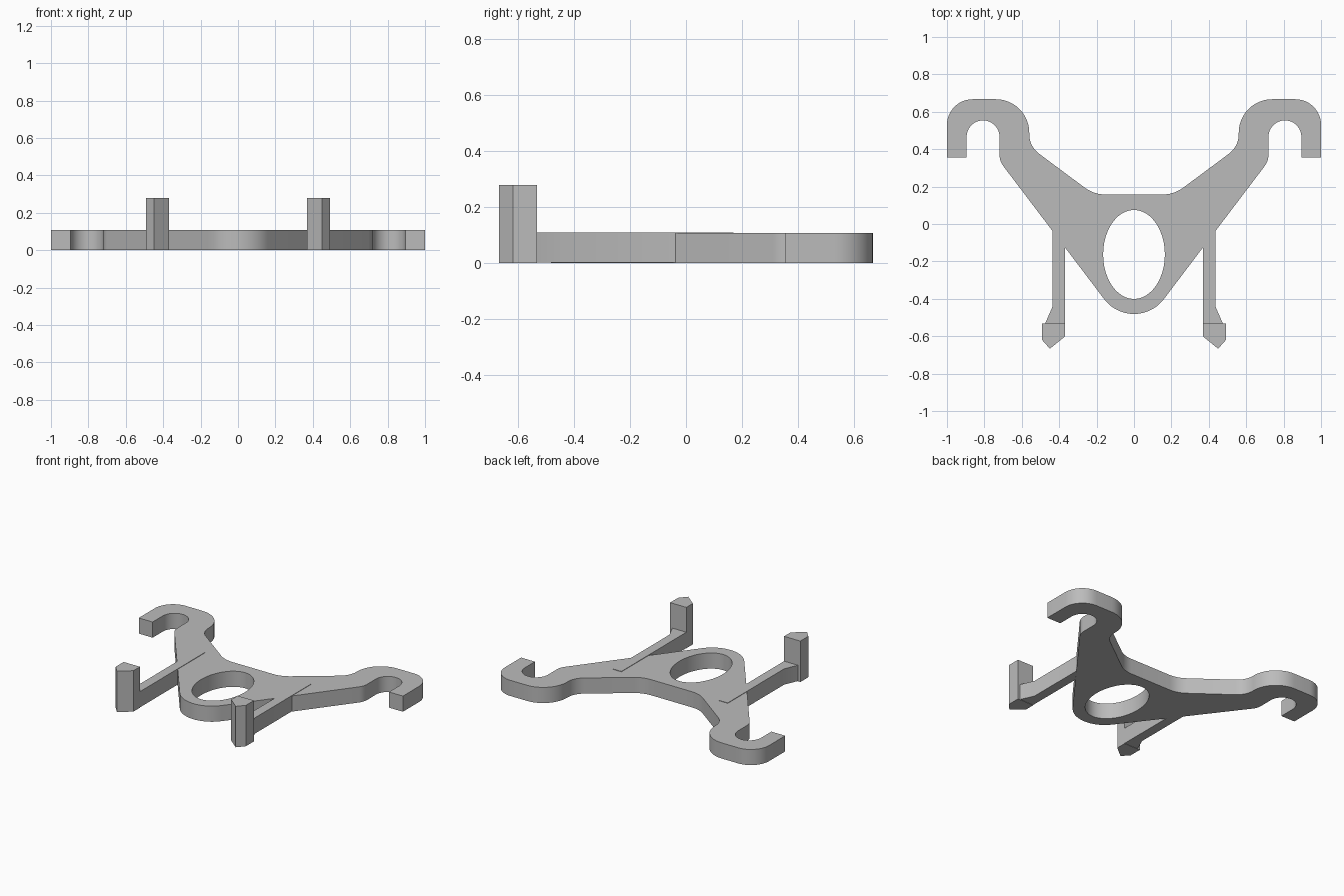
import bpy
import bmesh
from math import cos, sin, radians, pi

cube = bpy.data.objects.get("Cube")
if cube:
    bpy.data.objects.remove(cube, do_unlink=True)

GREY = (0.5, 0.5, 0.5, 1.0)
mat = bpy.data.materials.new("plain grey")
mat.use_nodes = True
mat.diffuse_color = GREY
mat.node_tree.nodes["Principled BSDF"].inputs["Base Color"].default_value = GREY


def arc(cx, cy, r, start, end, steps=10, ry=None):
    """Points along an arc, angles in degrees."""
    angles = [radians(start + (end - start) * i / steps) for i in range(steps + 1)]
    return [(cx + r * cos(a), cy + (ry or r) * sin(a)) for a in angles]


def plate(name, loops, bottom, top):
    """Extrude closed outlines (outer loop, then holes) between two heights."""
    bm = bmesh.new()
    edges = []
    for loop in loops:
        vs = [bm.verts.new((x, y, bottom)) for x, y in loop]
        edges += [bm.edges.new((vs[i - 1], vs[i])) for i in range(len(vs))]
    bmesh.ops.triangle_fill(bm, edges=edges, use_beauty=True, use_dissolve=False)
    ext = bmesh.ops.extrude_face_region(bm, geom=bm.faces[:], use_keep_orig=True)
    new_verts = [g for g in ext["geom"] if isinstance(g, bmesh.types.BMVert)]
    bmesh.ops.translate(bm, verts=new_verts, vec=(0, 0, top - bottom))
    bmesh.ops.recalc_face_normals(bm, faces=bm.faces[:])
    mesh = bpy.data.meshes.new(name)
    bm.to_mesh(mesh)
    bm.free()
    mesh.materials.append(mat)
    obj = bpy.data.objects.new(name, mesh)
    bpy.context.collection.objects.link(obj)
    bpy.ops.object.select_all(action="DESELECT")
    obj.select_set(True)
    bpy.context.view_layer.objects.active = obj
    bpy.ops.object.shade_smooth_by_angle(angle=radians(30))
    return obj


# Body: half outline from the middle of the back edge, round the hook, to the nose
half = [(0, 0.158)]
half += arc(0.155, 0.338, 0.18, -90, -54, 6)      # back edge bends into the arm
half += arc(0.43, 0.48, 0.13, -54, 0, 8)          # inner bend below the hook
half += arc(0.738, 0.489, 0.178, 180, 90, 12)     # hook shoulder
half += arc(0.863, 0.53, 0.137, 90, 0, 12)        # hook outer corner
half += [(1.0, 0.355), (0.895, 0.355)]            # hook tip
half += arc(0.807, 0.466, 0.088, 0, 180, 18)      # hook throat
half += arc(0.619, 0.37, 0.1, 0, -36.5, 5)
half += arc(0, -0.281, 0.2, -36.5, -90, 10)       # rounded nose
mirrored = [(-x, y) for x, y in reversed(half[1:-1])]
hole = arc(0, -0.163, 0.165, 0, 360, 48, ry=0.238)[:-1]
plate("body", [half + mirrored, hole], 0, 0.107)

# Forward legs with upright pointed catches, one on each side
leg = [(0.37, -0.56), (0.48, -0.56), (0.475, -0.532), (0.435, -0.44),
       (0.435, 0.17), (0.37, 0.17)]
catch = [(0.37, -0.532), (0.37, -0.602), (0.45, -0.667), (0.493, -0.618), (0.493, -0.532)]
for side, s in (("left", 1), ("right", -1)):
    plate(side + "_leg", [[(s * x, y) for x, y in leg]], 0.002, 0.11)
    plate(side + "_catch", [[(s * x, y) for x, y in catch]], 0, 0.28)
